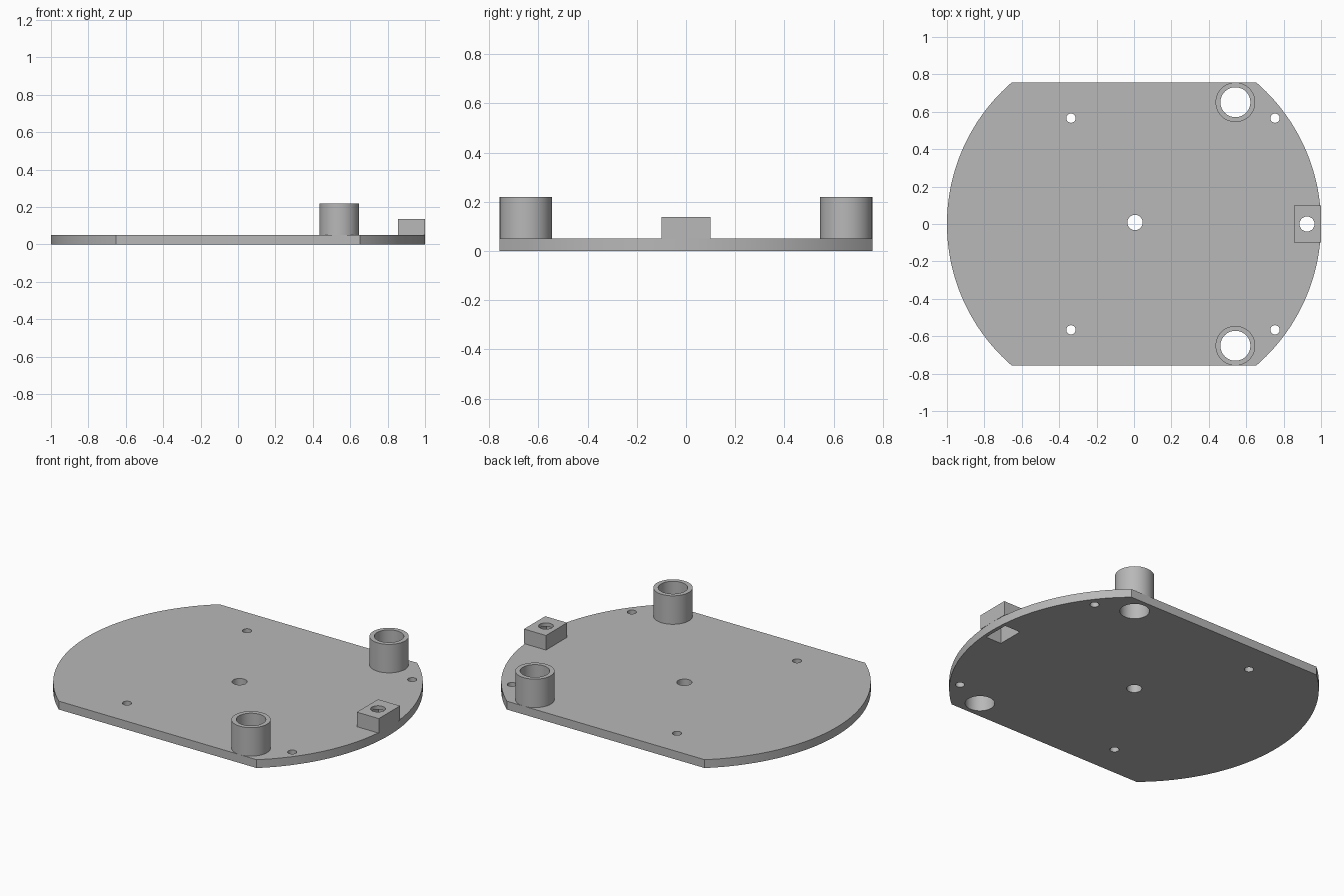
import bpy
import bmesh
from math import cos, sin, pi, asin, radians

default_cube = bpy.data.objects.get("Cube")
if default_cube:
    bpy.data.objects.remove(default_cube, do_unlink=True)

# One grey plastic for everything
GREY = (0.48, 0.48, 0.48, 1.0)
grey = bpy.data.materials.new("grey_plastic")
grey.use_nodes = True
grey.diffuse_color = GREY
grey.node_tree.nodes["Principled BSDF"].inputs["Base Color"].default_value = GREY

# Main dimensions
PLATE_TOP = 0.05
HALF_DEPTH = 0.757
BOSS_X, BOSS_Y, BOSS_R, BOSS_BORE, BOSS_TOP = 0.542, 0.651, 0.106, 0.08, 0.22
BLOCK_X, BLOCK_BORE, POCKET_TOP, BLOCK_TOP = 0.925, 0.04, 0.115, 0.137


def circle(x, y, r, n=64):
    return [(x + r * cos(2 * pi * i / n), y + r * sin(2 * pi * i / n)) for i in range(n)]


def rectangle(x0, x1, y):
    return [(x0, -y), (x1, -y), (x1, y), (x0, y)]


def plate_outline(n=48):
    """Unit circle with its front and back trimmed flat."""
    a = asin(HALF_DEPTH)
    arc = [-a + 2 * a * i / n for i in range(n + 1)]
    right = [(cos(t), sin(t)) for t in arc]
    return right + [(-x, -y) for x, y in right]


def extrude_profile(name, loops, z0, z1):
    """Fill an outline with holes and extrude it from z0 to z1."""
    bm = bmesh.new()
    edges = []
    for loop in loops:
        verts = [bm.verts.new((x, y, z0)) for x, y in loop]
        edges += [bm.edges.new((v, verts[i - 1])) for i, v in enumerate(verts)]
    bmesh.ops.triangle_fill(bm, edges=edges, use_beauty=True)
    result = bmesh.ops.extrude_face_region(bm, geom=bm.faces[:], use_keep_orig=True)
    top = [g for g in result["geom"] if isinstance(g, bmesh.types.BMVert)]
    bmesh.ops.translate(bm, verts=top, vec=(0, 0, z1 - z0))
    bmesh.ops.recalc_face_normals(bm, faces=bm.faces[:])
    mesh = bpy.data.meshes.new(name)
    bm.to_mesh(mesh)
    bm.free()
    mesh.materials.append(grey)
    obj = bpy.data.objects.new(name, mesh)
    bpy.context.collection.objects.link(obj)
    bpy.ops.object.select_all(action="DESELECT")
    obj.select_set(True)
    bpy.context.view_layer.objects.active = obj
    bpy.ops.object.shade_smooth_by_angle(angle=radians(30))
    return obj


pocket = rectangle(0.873, 0.977, 0.08)

# Base plate with centre hole, screw holes, boss bores and square pocket
holes = [circle(0.005, 0.008, 0.041), pocket]
for side in (-1, 1):
    holes.append(circle(BOSS_X, side * BOSS_Y, BOSS_BORE))
    holes += [circle(x, side * 0.566, 0.025, 32) for x in (-0.337, 0.754)]
extrude_profile("base_plate", [plate_outline()] + holes, 0, PLATE_TOP)

# Tubular bosses
for side, label in ((-1, "front"), (1, "back")):
    rings = [circle(BOSS_X, side * BOSS_Y, r) for r in (BOSS_R, BOSS_BORE)]
    extrude_profile(label + "_boss", rings, PLATE_TOP, BOSS_TOP)

# Hollow edge block: pocket walls below, bored lid above
block = rectangle(0.855, 1.0, 0.1)
extrude_profile("block_walls", [block, pocket], PLATE_TOP, POCKET_TOP)
extrude_profile("block_lid", [block, circle(BLOCK_X, 0, BLOCK_BORE)], POCKET_TOP, BLOCK_TOP)
